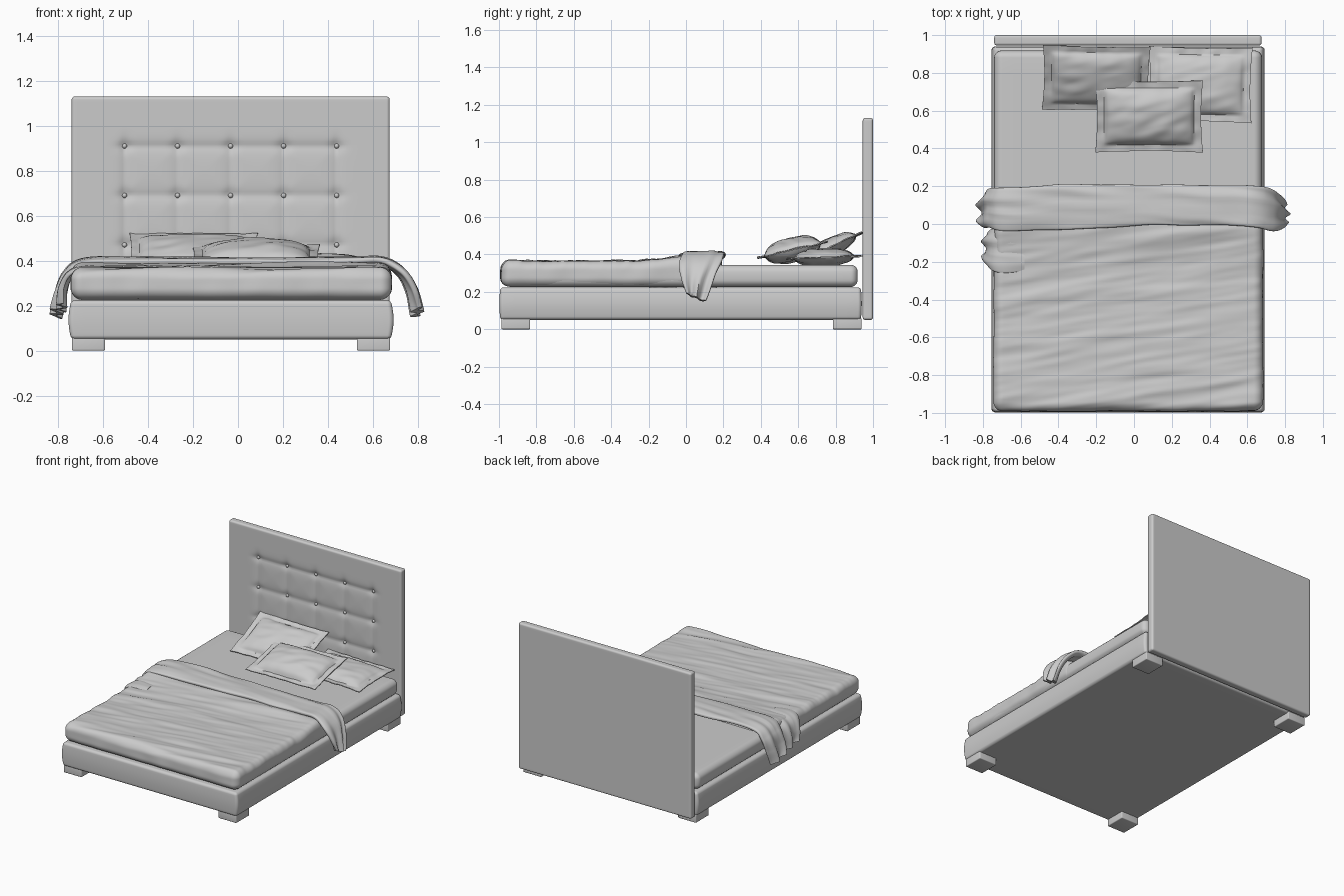
import bpy, bmesh, math
from mathutils import Vector, Matrix, noise

if "Cube" in bpy.data.objects:
    bpy.data.objects.remove(bpy.data.objects["Cube"])


def finish(name, bm, angle=50):
    bmesh.ops.recalc_face_normals(bm, faces=bm.faces)
    me = bpy.data.meshes.new(name)
    bm.to_mesh(me)
    bm.free()
    ob = bpy.data.objects.new(name, me)
    bpy.context.collection.objects.link(ob)
    bpy.context.view_layer.objects.active = ob
    ob.select_set(True)
    bpy.ops.object.shade_smooth_by_angle(angle=math.radians(angle))
    ob.select_set(False)
    return ob


def soft_box(name, lo, hi, r, n, shape=None, k=4):
    """Rounded box on a lattice; shape(p) may move each point."""
    axes = []
    for a in range(3):
        edge = [r * (1 - math.tan(math.pi / 4 * (1 - i / k))) for i in range(k)]
        l, h = lo[a] + r, hi[a] - r
        axes.append([lo[a] + e for e in edge] + [l + (h - l) * i / n[a] for i in range(n[a] + 1)]
                    + [hi[a] - e for e in reversed(edge)])
    bm, verts = bmesh.new(), {}

    def vert(idx):
        if idx not in verts:
            p = Vector([axes[a][idx[a]] for a in range(3)])
            q = Vector([min(max(p[a], lo[a] + r), hi[a] - r) for a in range(3)])
            p = q + (p - q).normalized() * r
            verts[idx] = bm.verts.new(shape(p) if shape else p)
        return verts[idx]

    for a in range(3):
        b, c = (a + 1) % 3, (a + 2) % 3
        for end in (0, len(axes[a]) - 1):
            for i in range(len(axes[b]) - 1):
                for j in range(len(axes[c]) - 1):
                    quad = []
                    for di, dj in ((0, 0), (1, 0), (1, 1), (0, 1)):
                        idx = [0, 0, 0]
                        idx[a], idx[b], idx[c] = end, i + di, j + dj
                        quad.append(vert(tuple(idx)))
                    bm.faces.new(quad)
    return finish(name, bm)


def bulge(lo, hi, amount):
    """Upholstered sides that swell at mid height."""
    def shape(p):
        t = (p.z - lo[2]) / (hi[2] - lo[2])
        s = amount * math.sin(math.pi * min(max(t, 0), 1))
        for a in (0, 1):
            mid, half = (lo[a] + hi[a]) / 2, (hi[a] - lo[a]) / 2
            p[a] += s * ((p[a] - mid) / half) ** 15 * (0.4 if a else 1)
        return p
    return shape


# Feet
for x, side in ((-0.665, "left"), (0.603, "right")):
    for y, end in ((-0.91, "front"), (0.862, "back")):
        soft_box(f"{end}_{side}_foot", (x - .074, y - .077, 0), (x + .074, y + .077, .06), .006, (1, 1, 1), k=2)

# Upholstered base
lo, hi = (-.742, -.993, .05), (.68, .935, .224)
soft_box("base", lo, hi, .018, (30, 30, 10), bulge(lo, hi, .012))

# Mattress
lo, hi = (-.732, -.97, .226), (.67, .915, .345)
soft_box("mattress", lo, hi, .035, (20, 20, 4), bulge(lo, hi, .008))

# Headboard with tufting pulled in at the buttons
button_x = [-.505 + .236 * i for i in range(5)]
button_z = [.47, .69, .91]


def fade(v, a, b, w):
    d = max(a - v, v - b, 0)
    return max(0, 1 - d / w) ** 2


def tuft(p):
    if p.y < .96:
        dx = min(abs(p.x - b) for b in button_x)
        dz = min(abs(p.z - b) for b in button_z)
        mx, mz = fade(p.x, -.505, .44, .09), fade(p.z, .3, .91, .09)
        crease = max(math.exp(-dx / .03), math.exp(-dz / .03)) * mx * mz
        dimple = math.exp(-(dx * dx + dz * dz) / .028 ** 2) * mx * mz
        p.y += .010 * crease + .012 * dimple
    return p


soft_box("headboard", (-.74, .945, .05), (.675, 1.0, 1.13), .014, (118, 2, 90), tuft)
for x in button_x:
    for z in button_z:
        bm = bmesh.new()
        bmesh.ops.create_uvsphere(bm, u_segments=12, v_segments=8, radius=.011,
                                  matrix=Matrix.Translation((x, .962, z)))
        finish("headboard_button", bm)


# Duvet with diagonal wrinkles
def wrinkle(p):
    c = p.y - .16 * p.x
    w = noise.noise(Vector((p.x * 2.2, c * 15, 3))) + .5 * noise.noise(Vector((p.x * 4, c * 30, 9)))
    if p.z > .29:
        k = min(1, (p.z - .29) / .06)
        p.z += k * (.009 * w + .022 * math.exp(-((p.y + .02) / .13) ** 2))
    p.x += .006 * noise.noise(Vector((p.x, p.y * 9, p.z * 8))) * (abs(p.x + .03) / .71) ** 6
    p.y += .006 * noise.noise(Vector((p.x * 8, p.y, p.z * 8))) * min(1, abs(p.y)) ** 6
    return p


soft_box("duvet", (-.742, -.992, .228), (.682, .13, .366), .05, (64, 80, 3), wrinkle, k=5)


def drape(name, path, steps=14, ring=48):
    """Loft a flattened cloth section along (x, y, z, half width, half thickness)."""
    pts = [Vector(p) for p in path]
    pts = [2 * pts[0] - pts[1]] + pts + [2 * pts[-1] - pts[-2]]
    line = []
    for i in range(1, len(pts) - 2):
        a, b, c, d = pts[i - 1:i + 3]
        for s in range(steps):
            t = s / steps
            line.append(.5 * (2 * b + (c - a) * t + (2 * a - 5 * b + 4 * c - d) * t * t
                              + (3 * b - a - 3 * c + d) * t ** 3))
    line.append(pts[-2])
    bm, rings = bmesh.new(), []
    for i, p in enumerate(line):
        q0, q1 = line[max(i - 1, 0)], line[min(i + 1, len(line) - 1)]
        nx, nz = -(q1[2] - q0[2]), q1[0] - q0[0]
        m = math.hypot(nx, nz)
        drop = min(max((.38 - p[2]) / .2, 0), 1)
        row = []
        for j in range(ring):
            ang = 2 * math.pi * j / ring
            c, s = math.cos(ang), math.sin(ang)
            u = math.copysign(abs(c) ** .8, c)
            h = p[4] * math.copysign(abs(s) ** .6, s)
            h += .014 * drop * math.sin(u * 6 + p[0])
            h += .009 * noise.noise(Vector((p[0] * 3, u * 2.6 + p[0], p[2] * 3)))
            y = p[1] + p[3] * u + .012 * noise.noise(Vector((p[0] * 4, p[2] * 8, u)))
            z = p[2] + h * nz / m - .02 * drop * u
            row.append(bm.verts.new((p[0] + h * nx / m, y, z)))
        rings.append(row)
    for r0, r1 in zip(rings, rings[1:]):
        for j in range(ring):
            bm.faces.new((r0[j], r0[j - 1], r1[j - 1], r1[j]))
    bm.faces.new(rings[0])
    bm.faces.new(rings[-1])
    finish(name, bm)


# Folded throw across the bed, hanging over both sides
drape("throw_blanket", [
    (-.808, .07, .165, .075, .016), (-.79, .075, .25, .095, .018), (-.76, .08, .335, .105, .02),
    (-.69, .08, .388, .115, .02), (-.5, .085, .398, .118, .02), (-.2, .095, .395, .115, .02),
    (.15, .1, .392, .108, .02), (.5, .1, .396, .105, .02), (.64, .09, .398, .108, .02),
    (.725, .075, .35, .112, .02), (.772, .06, .27, .09, .02), (.796, .05, .17, .052, .018)])

# Loose duvet corner on the left side
drape("duvet_flap", [
    (-.785, -.12, .19, .07, .01), (-.78, -.13, .27, .085, .012),
    (-.75, -.14, .335, .11, .013), (-.69, -.14, .362, .12, .013), (-.58, -.14, .36, .11, .01)])


# Pillows with flat flanges
def pillow(name, centre, size, thick, tilt, turn, seed, n=44):
    mat = (Matrix.Translation(centre) @ Matrix.Rotation(math.radians(turn), 4, 'Z')
           @ Matrix.Rotation(math.radians(tilt), 4, 'X'))
    bm, flange = bmesh.new(), .04
    hx, hy = size[0] / 2, size[1] / 2
    grids = []
    for side in (1, -1):
        g = []
        for i in range(n + 1):
            for j in range(n + 1):
                x, y = hx * (2 * i / n - 1), hy * (2 * j / n - 1)
                u, v = min(1, abs(x) / (hx - flange)), min(1, abs(y) / (hy - flange))
                body = ((1 - u ** 2.4) * (1 - v ** 2.4)) ** .55
                w = noise.noise(Vector((x * 7 + y * 5, y * 18 - x * 6, seed)))
                edge = noise.noise(Vector((x * 14, y * 14, seed + 5)))
                z = side * (.003 + thick * body) + .008 * w * body + .007 * edge * (1 - body)
                pinch = 1 - .035 * (1 - (x * y / (hx * hy)) ** 2) * max(u, v) ** 4
                g.append(bm.verts.new(mat @ Vector((x * pinch, y * pinch, z))))
        grids.append(g)
        for i in range(n):
            for j in range(n):
                a = i * (n + 1) + j
                bm.faces.new((g[a], g[a + 1], g[a + n + 2], g[a + n + 1]))
    # close the rim between both sides
    rim = ([i * (n + 1) for i in range(n)] + [n * (n + 1) + j for j in range(n)]
           + [i * (n + 1) + n for i in range(n, 0, -1)] + list(range(n, 0, -1)))
    for a, b in zip(rim, rim[1:] + rim[:1]):
        bm.faces.new((grids[0][a], grids[0][b], grids[1][b], grids[1][a]))
    finish(name, bm)


pillow("back_left_pillow", (-.2, .772, .44), (.57, .38), .045, 25, -1, 1)
pillow("back_right_pillow", (.35, .738, .385), (.55, .40), .045, 2, -1, 12)
pillow("front_pillow", (.08, .57, .425), (.57, .39), .062, 13, 0, 23)
